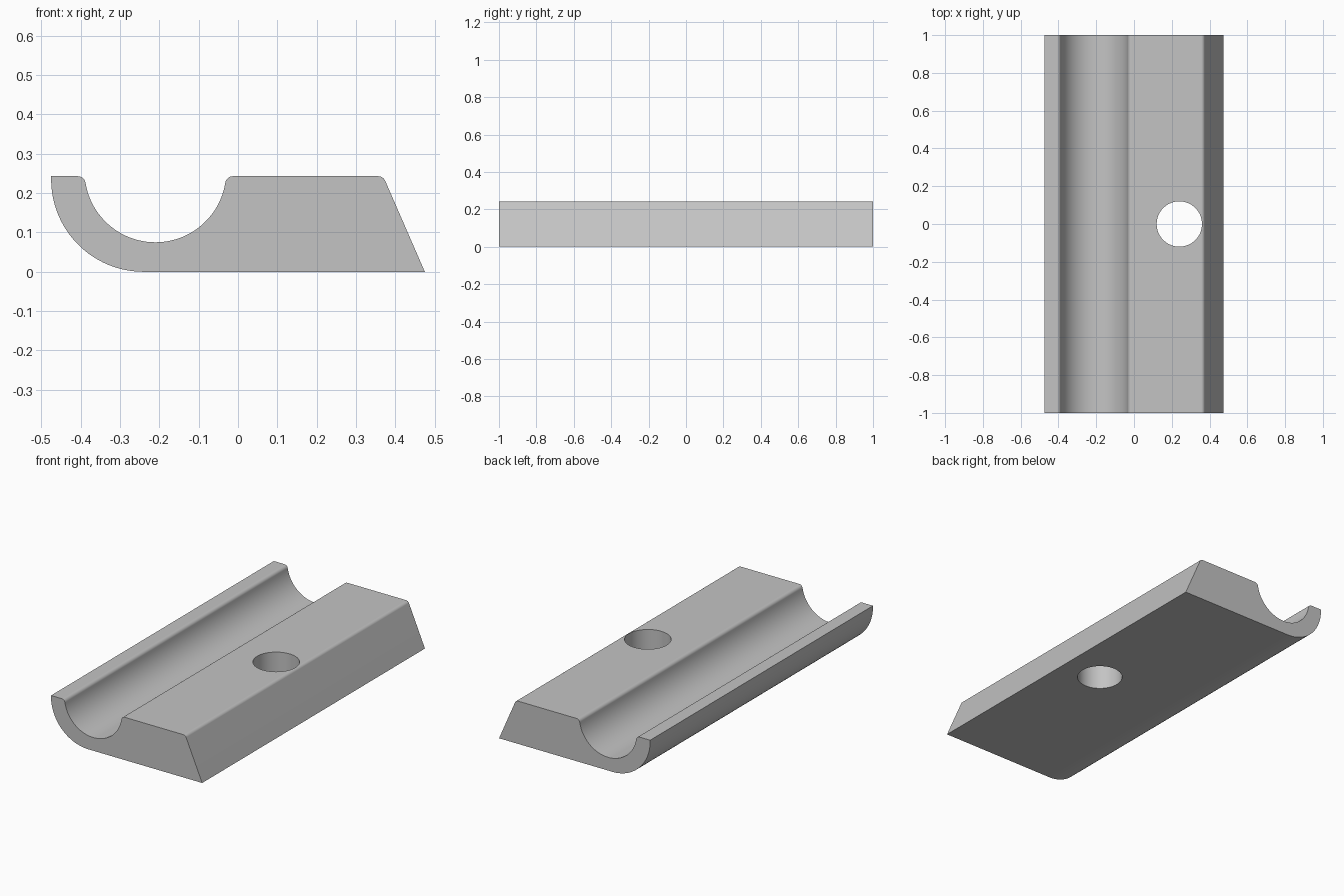
import bpy
import bmesh
import math

default = bpy.data.objects.get("Cube")
if default:
    bpy.data.objects.remove(default, do_unlink=True)

HEIGHT = 0.243
FILLET = 0.02

grey = bpy.data.materials.new("plain grey")
grey.use_nodes = True
colour = (0.55, 0.55, 0.55, 1)
grey.diffuse_color = colour
grey.node_tree.nodes["Principled BSDF"].inputs["Base Color"].default_value = colour


def arc(cx, cz, radius, start, end, steps):
    """Points along an arc, angles in degrees."""
    angles = [math.radians(start + (end - start) * i / steps) for i in range(steps + 1)]
    return [(cx + radius * math.cos(a), cz + radius * math.sin(a)) for a in angles]


# Cross-section: rounded outer wall, sloped side, round groove with softened lips
groove_x, groove_z, groove_r = -0.21, 0.255, 0.18
lip_z = HEIGHT - FILLET
reach = groove_r + FILLET
tilt = math.degrees(math.asin((groove_z - lip_z) / reach))
lip_dx = reach * math.cos(math.radians(tilt))
slope = 23.5

profile = [(-0.475, HEIGHT)]
profile += arc(-0.24, 0.235, 0.235, 180, 270, 32)
profile += [(0.475, 0)]
profile += arc(0.356, lip_z, FILLET, slope, 90, 8)
profile += arc(groove_x + lip_dx, lip_z, FILLET, 90, 180 - tilt, 8)
profile += arc(groove_x, groove_z, groove_r, -tilt, tilt - 180, 48)[1:-1]
profile += arc(groove_x - lip_dx, lip_z, FILLET, tilt, 90, 8)

# Extrude the cross-section along the length
bm = bmesh.new()
face = bm.faces.new([bm.verts.new((x, -1, z)) for x, z in profile])
extruded = bmesh.ops.extrude_face_region(bm, geom=[face])
moved = [v for v in extruded["geom"] if isinstance(v, bmesh.types.BMVert)]
bmesh.ops.translate(bm, verts=moved, vec=(0, 2, 0))
bmesh.ops.recalc_face_normals(bm, faces=bm.faces)
mesh = bpy.data.meshes.new("grooved_clamp_bar")
bm.to_mesh(mesh)
bm.free()
bar = bpy.data.objects.new("grooved_clamp_bar", mesh)
bpy.context.collection.objects.link(bar)
mesh.materials.append(grey)

# Bolt hole through the flat part
bpy.ops.mesh.primitive_cylinder_add(vertices=64, radius=0.12, depth=1, location=(0.24, 0, 0.1))
cutter = bpy.context.object
cutter.name = "bolt_hole_cutter"
cutter.data.materials.append(grey)
bpy.ops.object.select_all(action="DESELECT")
bar.select_set(True)
bpy.context.view_layer.objects.active = bar
hole = bar.modifiers.new("bolt_hole", "BOOLEAN")
hole.operation = "DIFFERENCE"
hole.solver = "EXACT"
hole.object = cutter
bpy.ops.object.modifier_apply(modifier=hole.name)
bpy.data.objects.remove(cutter, do_unlink=True)

# Smooth curves, with flat faces kept flat
bpy.ops.object.shade_smooth_by_angle(angle=math.radians(30))
flat = bar.modifiers.new("flat_faces", "WEIGHTED_NORMAL")
flat.keep_sharp = True
